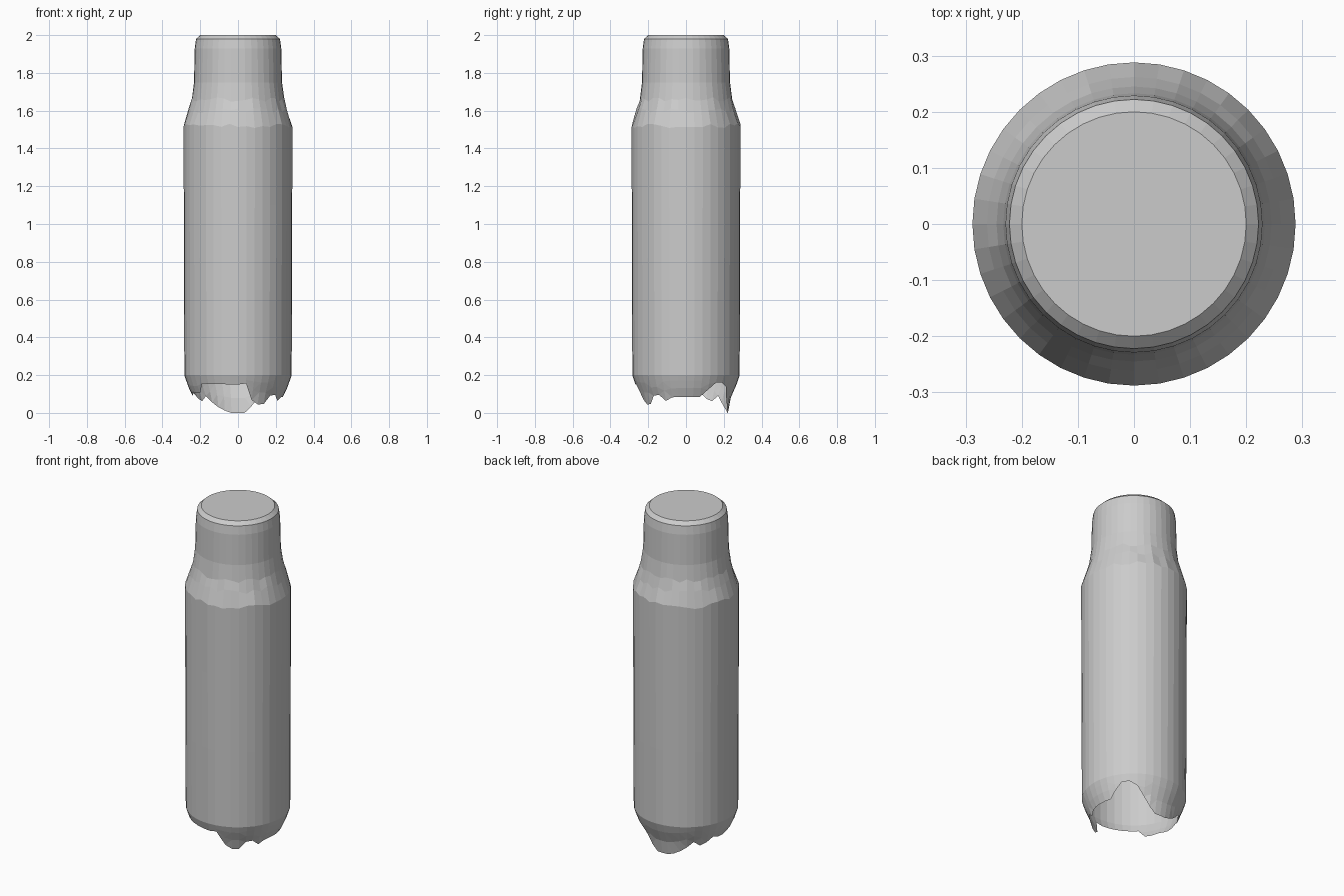
import bpy
import bmesh
import math
import random

random.seed(4)
SIDES = 40

default_cube = bpy.data.objects.get("Cube")
if default_cube:
    bpy.data.objects.remove(default_cube, do_unlink=True)

# Single matte grey
grey = bpy.data.materials.new("plain grey")
colour = (0.6, 0.6, 0.6, 1)
grey.use_nodes = True
grey.diffuse_color = colour
grey.node_tree.nodes["Principled BSDF"].inputs["Base Color"].default_value = colour

# Height of the broken bottom edge by angle in degrees
broken_edge = [(-90, .15), (-76, .16), (-73, .07), (-57, .03), (-48, .08), (-40, .11),
               (-26, .06), (-17, .085), (25, .085), (29, .16), (50, .16), (64, .08),
               (78, 0), (102, 0), (122, .04), (135, .09), (148, .05), (160, .11),
               (175, .085), (198, .11), (215, .1), (225, .155), (270, .15)]

# Radius and height from the lower rim to the lid
body_profile = [(.284, .2), (.286, .65), (.287, 1.1), (.288, 1.52), (.262, 1.6),
                (.245, 1.66), (.233, 1.75), (.229, 1.93), (.222, 1.98), (.2, 2)]

# Radius and height of the inward curve below the rim
base_curve = [(0, .222), (.085, .238), (.14, .264), (.2, .284)]


def interpolate(points, value):
    for (a, low), (b, high) in zip(points, points[1:]):
        if a <= value <= b:
            return low + (high - low) * (value - a) / (b - a)
    return points[-1][1]


def add_vertex(mesh, radius, height, degrees):
    angle = math.radians(degrees)
    return mesh.verts.new((radius * math.cos(angle), radius * math.sin(angle), height))


def bridge(mesh, lower, upper):
    for i in range(SIDES):
        j = (i + 1) % SIDES
        mesh.faces.new((lower[i], lower[j], upper[j], upper[i]))


def finish(mesh, name):
    data = bpy.data.meshes.new(name)
    mesh.to_mesh(data)
    mesh.free()
    data.materials.append(grey)
    part = bpy.data.objects.new(name, data)
    bpy.context.collection.objects.link(part)
    return part


angles = [-90 + 360 * i / SIDES for i in range(SIDES)]

# Bottle body: smooth wall, sloping shoulder, neck and rounded lid
body = bmesh.new()
rings = []
for radius, height in body_profile:
    # The shoulder is slightly uneven
    wobble = .012 if 1.5 < height < 1.7 else 0
    rings.append([add_vertex(body, radius, height + random.uniform(-wobble, wobble), a)
                  for a in angles])
for lower, upper in zip(rings, rings[1:]):
    bridge(body, lower, upper)
body.faces.new(rings[-1])
finish(body, "bottle_body")

# Broken base: open hem curving inward, ending in a ragged edge
base = bmesh.new()
hem_rings = []
for step in (1, .6, .25, 0):
    ring = []
    for angle in angles:
        edge = interpolate(broken_edge, angle)
        height = edge + (.2 - edge) * (1 - step)
        ring.append(add_vertex(base, interpolate(base_curve, height), height, angle))
    hem_rings.append(ring)
for lower, upper in zip(hem_rings, hem_rings[1:]):
    bridge(base, lower, upper)
bmesh.ops.triangulate(base, faces=base.faces[:])
finish(base, "broken_base")
